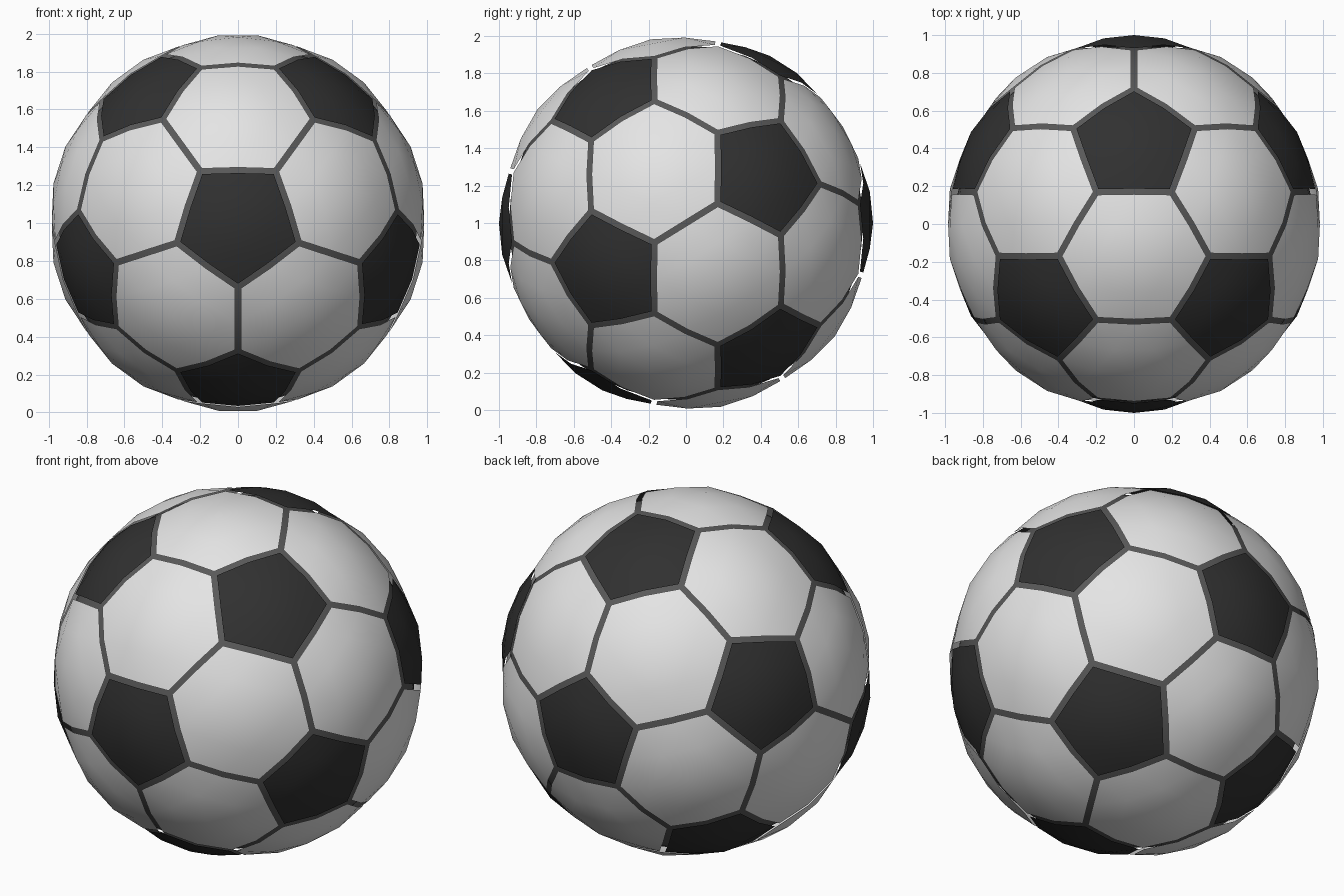
import bpy, bmesh, math
from mathutils import Vector
from itertools import combinations

if "Cube" in bpy.data.objects:
    bpy.data.objects.remove(bpy.data.objects["Cube"])

GAP = 0.016       # half the seam width
R_MID, R_EDGE, R_CORE = 1.0, 0.984, 0.948
CENTRE = Vector((0, 0, 1))


def material(name, v):
    m = bpy.data.materials.new(name)
    m.diffuse_color = (v, v, v, 1)
    m.use_nodes = True
    m.node_tree.nodes["Principled BSDF"].inputs["Base Color"].default_value = m.diffuse_color
    return m


white = material("white", 0.78)
black = material("black", 0.03)
grey = material("seam grey", 0.1)

# icosahedron corners with its axis along y
corners = [Vector((0, -1, 0)), Vector((0, 1, 0))]
for side, start in ((-1, -90), (1, 90)):
    for k in range(5):
        a = math.radians(start + 72 * k)
        corners.append(Vector((2 * math.cos(a), side, 2 * math.sin(a))) / math.sqrt(5))


def near(a, b):
    return 0.1 < (a - b).length < 1.2


def ring(points):
    """Sort points counter-clockwise seen from outside."""
    c = sum(points, Vector()) / len(points)
    n = c.normalized()
    u = (points[0] - c).normalized()
    v = n.cross(u)
    return sorted(points, key=lambda p: math.atan2((p - c).dot(v), (p - c).dot(u)))


def puff(p, t):
    """Put a point on the ball; panels bulge towards their middle."""
    return p.normalized() * (R_MID + (R_EDGE - R_MID) * t ** 2.5) + CENTRE


def add_panel(bm, points):
    pts = ring([p.normalized() for p in points])
    n = len(pts)
    c = sum(pts, Vector()) / n
    apothem = ((pts[0] + pts[1]) / 2 - c).length
    pts = [c + (p - c) * (1 - GAP / apothem) for p in pts]
    mid = bm.verts.new(puff(c, 0))
    inner = [bm.verts.new(puff((c + p) / 2, 0.5)) for p in pts]
    outer = [bm.verts.new(puff(p, 1)) for p in pts]
    half = [bm.verts.new(puff((pts[i] + pts[(i + 1) % n]) / 2, 1)) for i in range(n)]
    for i in range(n):
        j = (i + 1) % n
        bm.faces.new((mid, inner[i], inner[j]))
        bm.faces.new((inner[i], half[i], inner[j]))
        bm.faces.new((inner[i], outer[i], half[i]))
        bm.faces.new((inner[j], half[i], outer[j]))


def finish(name, bm, mat):
    for f in bm.faces:
        f.smooth = True
    me = bpy.data.meshes.new(name)
    bm.to_mesh(me)
    bm.free()
    me.materials.append(mat)
    bpy.context.collection.objects.link(bpy.data.objects.new(name, me))


# black five-sided panels
bm = bmesh.new()
for a in corners:
    add_panel(bm, [a.lerp(b, 1 / 3) for b in corners if near(a, b)])
finish("black_panels", bm, black)

# white six-sided panels
bm = bmesh.new()
for tri in combinations(corners, 3):
    if all(near(a, b) for a, b in combinations(tri, 2)):
        add_panel(bm, [a.lerp(b, 1 / 3) for a in tri for b in tri if a is not b])
finish("white_panels", bm, white)

# grey core seen through the seams
bm = bmesh.new()
bmesh.ops.create_icosphere(bm, subdivisions=4, radius=R_CORE)
bmesh.ops.translate(bm, verts=bm.verts, vec=CENTRE)
finish("inner_ball", bm, grey)
